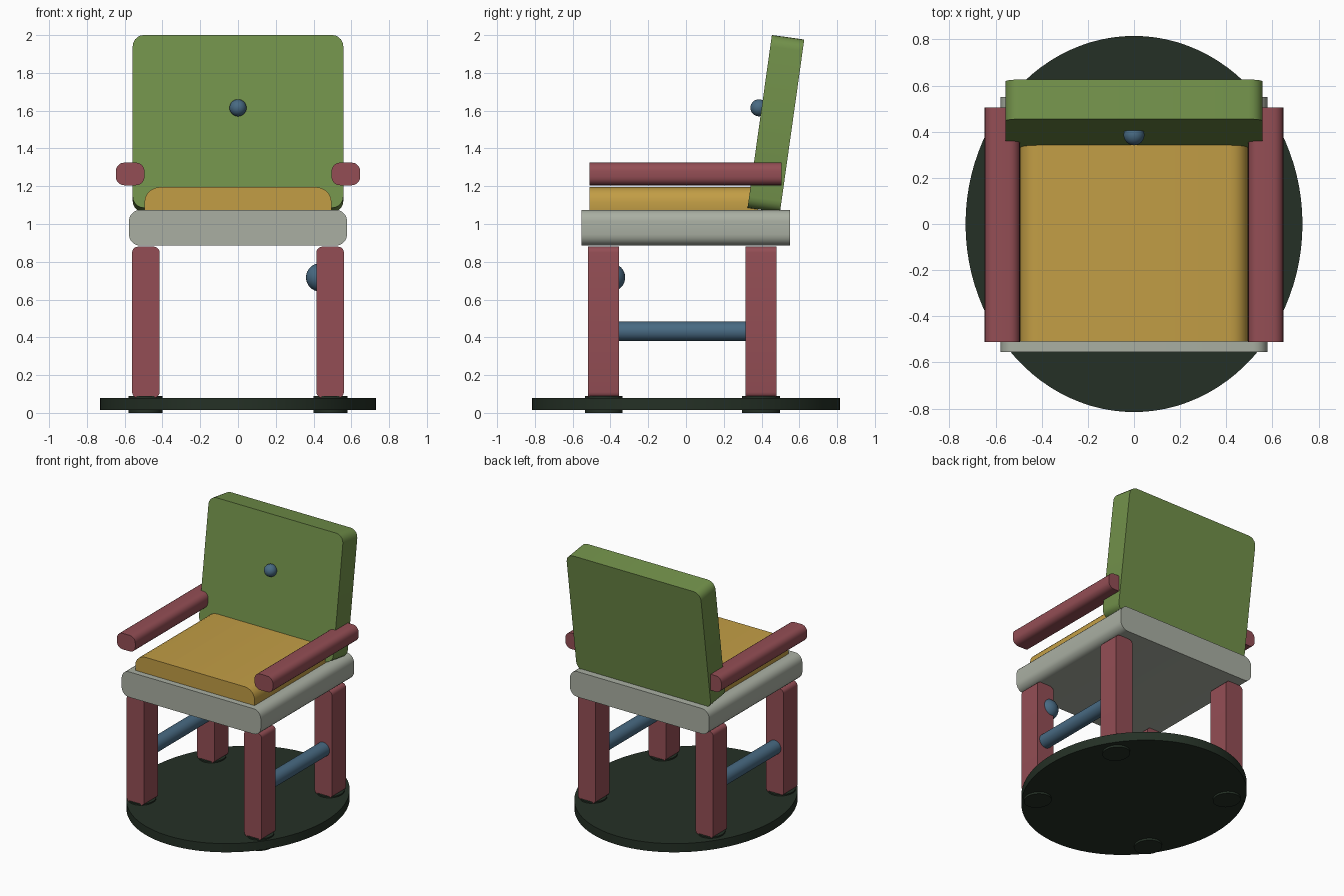
import bpy, bmesh, math
from mathutils import Vector

cube = bpy.data.objects.get("Cube")
if cube:
    bpy.data.objects.remove(cube, do_unlink=True)


def material(name, rgb):
    m = bpy.data.materials.new(name)
    m.use_nodes = True
    colour = (*rgb, 1)
    m.diffuse_color = colour
    m.node_tree.nodes["Principled BSDF"].inputs["Base Color"].default_value = colour
    return m


GREEN = material("olive green", (0.168, 0.283, 0.069))
GOLD = material("mustard gold", (0.54, 0.34, 0.06))
GREY = material("pale grey", (0.40, 0.43, 0.365))
RED = material("dusty red", (0.295, 0.076, 0.09))
BLUE = material("slate blue", (0.065, 0.144, 0.225))
DARK = material("dark green", (0.018, 0.030, 0.019))


def finish(obj, name, mat, smooth=True):
    obj.name = name
    obj.data.name = name
    obj.data.materials.append(mat)
    bpy.ops.object.select_all(action='DESELECT')
    obj.select_set(True)
    bpy.context.view_layer.objects.active = obj
    if smooth:
        bpy.ops.object.shade_smooth_by_angle(angle=math.radians(35))
    return obj


def rounded_bar(name, centre, size, radius, mat):
    """Box whose four edges running front to back are rounded."""
    bm = bmesh.new()
    bmesh.ops.create_cube(bm, size=1)
    bmesh.ops.scale(bm, vec=Vector(size), verts=bm.verts)
    edges = [e for e in bm.edges
             if abs((e.verts[0].co - e.verts[1].co).normalized().y) > 0.9]
    bmesh.ops.bevel(bm, geom=edges, offset=radius, segments=5,
                    profile=0.5, affect='EDGES')
    mesh = bpy.data.meshes.new(name)
    bm.to_mesh(mesh)
    bm.free()
    obj = bpy.data.objects.new(name, mesh)
    bpy.context.collection.objects.link(obj)
    obj.location = centre
    return finish(obj, name, mat)


def disc(name, x, y, z0, z1, rx, ry, mat, sides=64):
    bpy.ops.mesh.primitive_cylinder_add(vertices=sides, radius=1, depth=z1 - z0,
                                        location=(x, y, (z0 + z1) / 2))
    obj = bpy.context.object
    obj.scale = (rx, ry, 1)
    return finish(obj, name, mat)


def ball(name, centre, radius, mat):
    bpy.ops.mesh.primitive_uv_sphere_add(segments=32, ring_count=16,
                                         radius=radius, location=centre)
    return finish(bpy.context.object, name, mat)


# Oval floor base
disc("base_plate", 0, 0, 0.015, 0.08, 0.73, 0.815, DARK, 96)

# Legs, foot pads, side rods and armrests
for side, sx in (("left", 1), ("right", -1)):
    for end, y, pad_y in (("front", -0.437, -0.435), ("back", 0.397, 0.397)):
        rounded_bar(f"{end}_{side}_leg", (sx * 0.488, y, 0.48),
                    (0.145, 0.165, 0.80), 0.03, RED)
        disc(f"{end}_{side}_foot_pad", sx * 0.49, pad_y, 0, 0.09, 0.09, 0.1, DARK)
    bpy.ops.mesh.primitive_cylinder_add(vertices=32, radius=0.052, depth=0.69,
                                        location=(sx * 0.488, -0.02, 0.432),
                                        rotation=(math.pi / 2, 0, 0))
    finish(bpy.context.object, f"{side}_side_rod", BLUE)
    rounded_bar(f"{side}_armrest", (sx * 0.571, -0.003, 1.265),
                (0.152, 1.015, 0.12), 0.045, RED)

# Seat
rounded_bar("seat_frame", (0, -0.002, 0.98), (1.155, 1.105, 0.19), 0.06, GREY)
rounded_bar("seat_cushion", (0, -0.065, 1.095), (0.99, 0.89, 0.20), 0.08, GOLD)

# Reclined backrest
back = rounded_bar("backrest", (0, 0.476, 1.531), (1.115, 0.173, 0.924), 0.06, GREEN)
back.rotation_euler.x = -math.radians(8)

# Button on the backrest and knob on the front left leg
ball("backrest_button", (0, 0.386, 1.615), 0.045, BLUE)
ball("leg_knob", (0.435, -0.397, 0.717), 0.075, BLUE)
